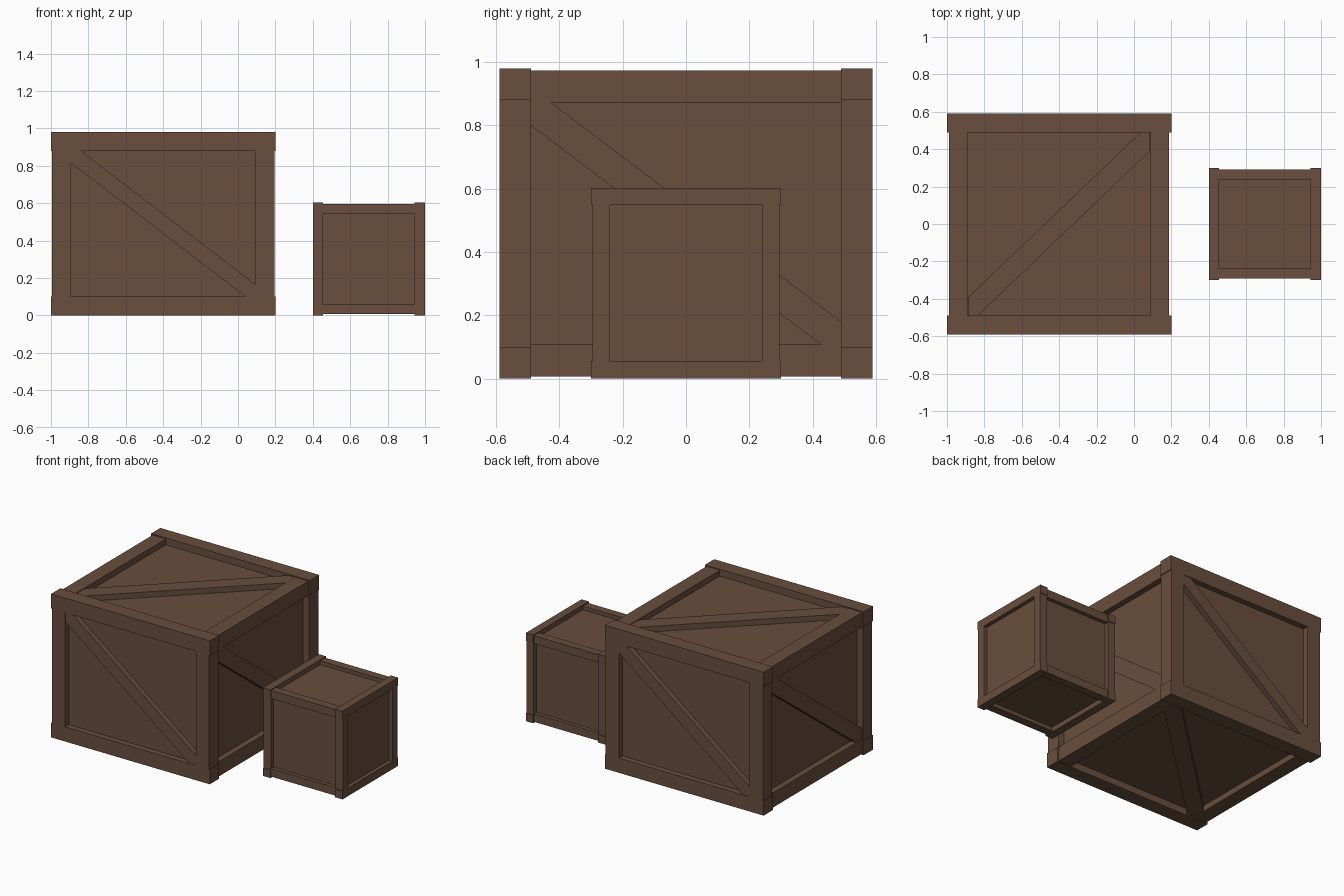
import bpy, bmesh
from mathutils import Vector

if "Cube" in bpy.data.objects:
    bpy.data.objects.remove(bpy.data.objects["Cube"])

wood = bpy.data.materials.new("brown_wood")
wood.diffuse_color = (0.138, 0.077, 0.047, 1)
wood.use_nodes = True
wood.node_tree.nodes["Principled BSDF"].inputs["Base Color"].default_value = wood.diffuse_color


def finish(name, bm):
    bmesh.ops.recalc_face_normals(bm, faces=bm.faces)
    mesh = bpy.data.meshes.new(name)
    bm.to_mesh(mesh)
    bm.free()
    mesh.materials.append(wood)
    bpy.context.collection.objects.link(bpy.data.objects.new(name, mesh))


def box(name, centre, size, swap, origin):
    # axis-aligned box; swap exchanges x and y
    c, s = Vector(centre), Vector(size)
    if swap:
        c, s = c.yxz, s.yxz
    bm = bmesh.new()
    bmesh.ops.create_cube(bm, size=1)
    for v in bm.verts:
        v.co = Vector(a * b for a, b in zip(v.co, s)) + c + origin
    finish(name, bm)


def crate(label, cx, L, W, H, t, depth, post_in, rail_in, swap=False):
    # L = half length along the long beams, W = half width, H = height, t = timber size
    o = Vector((cx, 0, H / 2))
    h = H / 2
    for a in (-1, 1):
        for b in (-1, 1):
            # full-length corner beams
            box(label + "_long_beam", (0, a * (W - t / 2), b * (h - t / 2)), (2 * L, t, t), swap, o)
            # upright corner posts, slightly inset at the ends
            box(label + "_corner_post", (a * (L - post_in - t / 2), b * (W - t / 2), 0),
                (t, t, 2 * (h - t)), swap, o)
            # cross rails between the long beams
            box(label + "_cross_rail", (a * (L - rail_in - t / 2), 0, b * (h - 0.007 - t / 2)),
                (t, 2 * (W - t), t), swap, o)
    # recessed panels as one inner body
    box(label + "_panels", (0, 0, 0),
        (2 * (L - rail_in - depth), 2 * (W - depth), 2 * (h - 0.007 - depth)), swap, o)


def brace(name, u, v, cu, cv, place, push):
    # diagonal plank from corner (u0, v0) to (u1, v1), ends cut to fit the corners
    su = 1 if u[1] > u[0] else -1
    sv = 1 if v[1] > v[0] else -1
    pts = [(u[0], v[0] + sv * cv), (u[0], v[0]), (u[0] + su * cu, v[0]),
           (u[1], v[1] - sv * cv), (u[1], v[1]), (u[1] - su * cu, v[1])]
    bm = bmesh.new()
    face = bm.faces.new([bm.verts.new(place(*p)) for p in pts])
    ext = bmesh.ops.extrude_face_region(bm, geom=[face])["geom"]
    bmesh.ops.translate(bm, vec=push, verts=[e for e in ext if isinstance(e, bmesh.types.BMVert)])
    finish(name, bm)


# crates
crate("large_crate", -0.4, 0.6, 0.59, 0.98, 0.1, 0.04, 0.006, 0.012)
crate("small_crate", 0.7, 0.3, 0.3, 0.603, 0.055, 0.026, 0.005, 0.008, swap=True)

# diagonal braces on the six sides of the large crate, in pairs
CX = -0.4
for s in (-1, 1):
    brace("front_back_brace", (0.5 * s, -0.5 * s), (0.88, 0.1), 0.06, 0.06,
          lambda u, v: (CX + u, s * 0.587, v), (0, -s * 0.05, 0))
    brace("side_brace", (-0.49 * s, 0.49 * s), (0.875, 0.105), 0.06, 0.075,
          lambda u, v: (CX + s * 0.586, u, v), (-s * 0.05, 0, 0))
    brace("top_bottom_brace", (-0.485, 0.485), (-0.49, 0.49), 0.05, 0.1,
          lambda u, v: (CX + u, v, 0.49 + s * 0.481), (0, 0, -s * 0.05))
